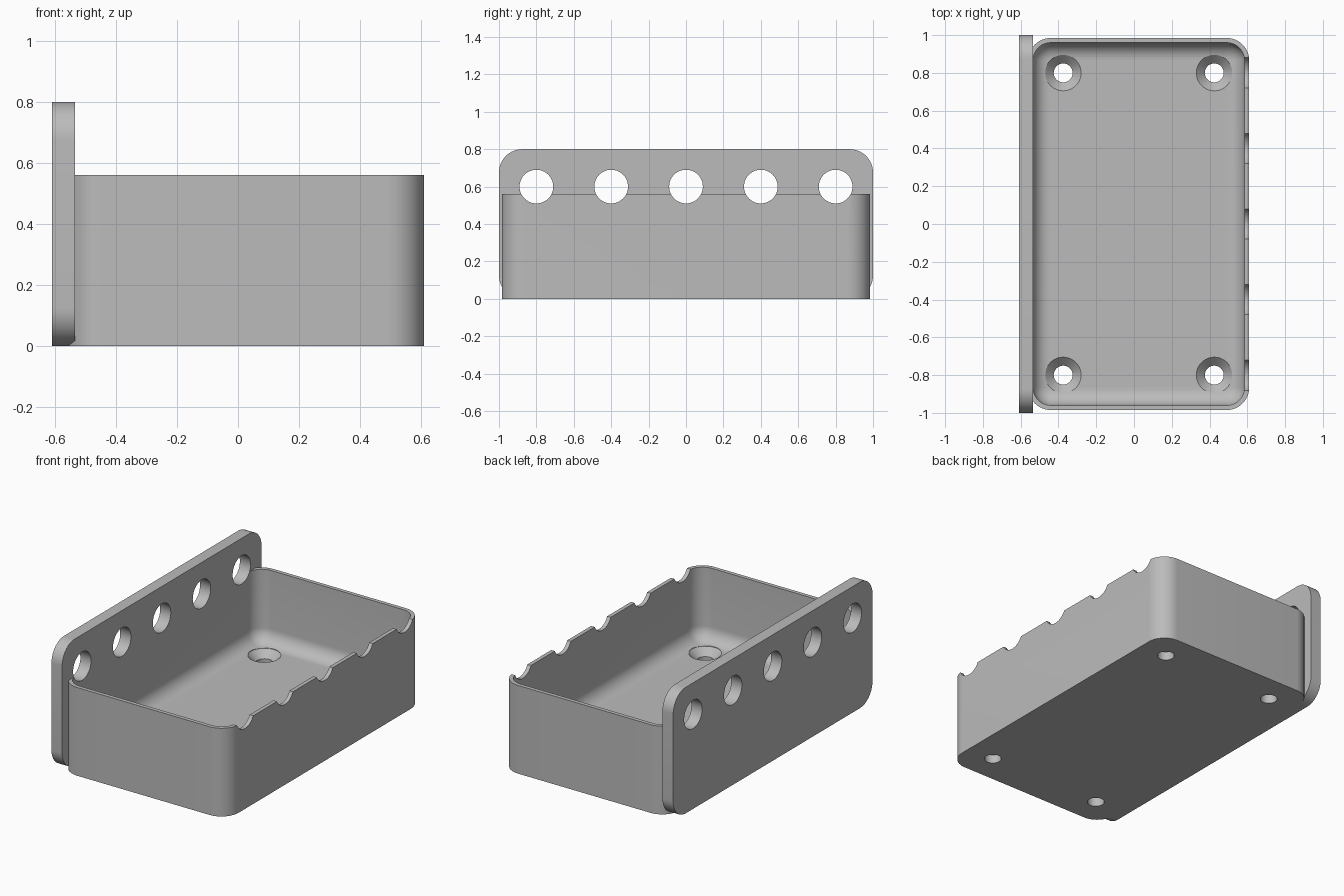
import bpy, bmesh
from math import sin, cos, pi
from mathutils import Vector

old = bpy.data.objects.get("Cube")
if old:
    bpy.data.objects.remove(old, do_unlink=True)

grey = bpy.data.materials.new("plain grey")
grey.use_nodes = True
grey.diffuse_color = (0.5, 0.5, 0.5, 1)
grey.node_tree.nodes["Principled BSDF"].inputs["Base Color"].default_value = (0.5, 0.5, 0.5, 1)


def rounded(u0, u1, v0, v1, r, steps=14):
    """Counter-clockwise outline of a rounded rectangle."""
    corners = [(u1 - r, v1 - r), (u0 + r, v1 - r), (u0 + r, v0 + r), (u1 - r, v0 + r)]
    return [(cu + r * cos(a), cv + r * sin(a))
            for i, (cu, cv) in enumerate(corners)
            for a in [(i + k / steps) * pi / 2 for k in range(steps + 1)]]


def loft(name, rings):
    """Closed solid through a list of matching rings."""
    bm = bmesh.new()
    loops = [[bm.verts.new(p) for p in ring] for ring in rings]
    n = len(loops[0])
    for a, b in zip(loops, loops[1:]):
        for i in range(n):
            j = (i + 1) % n
            bm.faces.new((a[i], a[j], b[j], b[i]))
    bm.faces.new(loops[0][::-1])
    bm.faces.new(loops[-1])
    bmesh.ops.recalc_face_normals(bm, faces=bm.faces)
    mesh = bpy.data.meshes.new(name)
    bm.to_mesh(mesh)
    bm.free()
    mesh.materials.append(grey)
    obj = bpy.data.objects.new(name, mesh)
    bpy.context.collection.objects.link(obj)
    return obj


def turned(name, profile, centre, axis, sides=48):
    """Solid of revolution from (radius, height) pairs along axis x or z."""
    rings = []
    for r, h in profile:
        ring = []
        for k in range(sides):
            c, s = r * cos(2 * pi * k / sides), r * sin(2 * pi * k / sides)
            ring.append(Vector(centre) + Vector((h, c, s) if axis == "x" else (c, s, h)))
        rings.append(ring)
    return loft(name, rings)


def combine(target, tool, operation):
    """Apply a boolean and remove the tool."""
    tool.hide_render = True
    mod = target.modifiers.new("cut", "BOOLEAN")
    mod.operation, mod.object, mod.solver = operation, tool, "EXACT"
    bpy.context.view_layer.objects.active = target
    bpy.ops.object.modifier_apply(modifier=mod.name)
    bpy.data.objects.remove(tool, do_unlink=True)


# Tray body and upright side panel
LEFT, RIGHT, HALF, TOP, FLOOR, WALL, CORNER = -0.56, 0.61, 0.985, 0.56, 0.1, 0.025, 0.12
tray = loft("tray_with_panel", [[(x, y, z) for x, y in rounded(LEFT, RIGHT, -HALF, HALF, CORNER)]
                                for z in (0, TOP)])
panel = loft("side_panel", [[(x, y, z) for y, z in rounded(-1, 1, 0, 0.8, 0.125)]
                            for x in (-0.61, LEFT + WALL)])
combine(tray, panel, "UNION")

# Cavity with a rounded floor edge
fillet = 0.09
levels = [(fillet * (1 - sin(a)), FLOOR + fillet * (1 - cos(a)))
          for a in [k * pi / 20 for k in range(11)]] + [(0, TOP + 0.1)]
cavity = loft("cavity_cutter", [
    [(x, y, z) for x, y in rounded(LEFT + WALL + d, RIGHT - WALL - d,
                                   -HALF + WALL + d, HALF - WALL - d, CORNER - WALL - d)]
    for d, z in levels])
combine(tray, cavity, "DIFFERENCE")

# Round holes through the panel, which also notch the opposite rim
for i in range(-2, 3):
    combine(tray, turned("hole_cutter", [(0.09, -1), (0.09, 1)], (0, i * 0.4, 0.6), "x"),
            "DIFFERENCE")

# Countersunk screw holes in the floor
screw = [(0.05, -0.1), (0.05, FLOOR - 0.045), (0.095, FLOOR), (0.095, FLOOR + 0.15)]
for x in (-0.375, 0.425):
    for y in (-0.8, 0.8):
        combine(tray, turned("screw_cutter", screw, (x, y, 0), "z"), "DIFFERENCE")

# Smooth rounded surfaces, crisp edges
bpy.ops.object.select_all(action="DESELECT")
tray.select_set(True)
bpy.context.view_layer.objects.active = tray
bpy.ops.object.shade_smooth_by_angle(angle=pi / 6)
